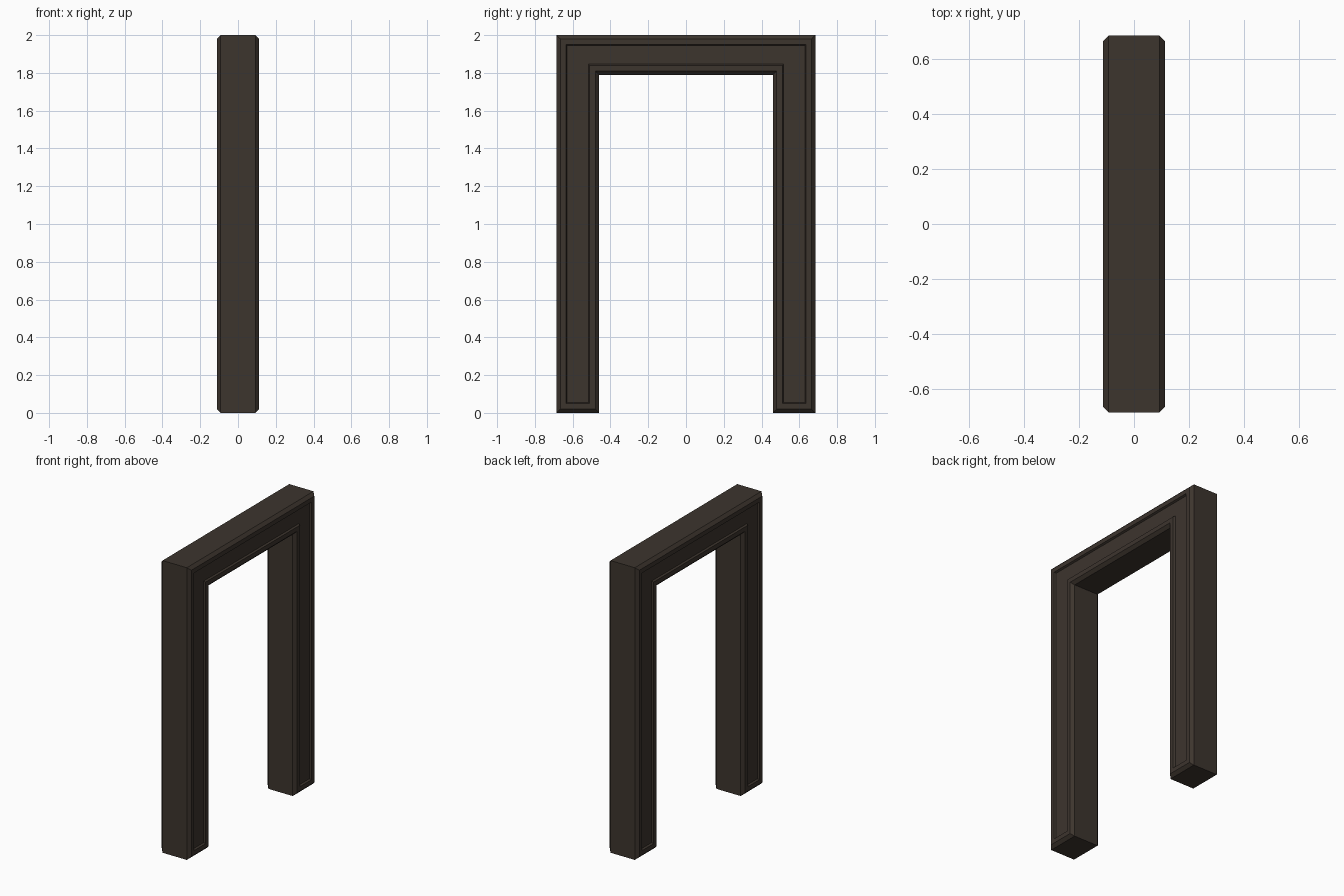
import bpy, bmesh

if "Cube" in bpy.data.objects:
    bpy.data.objects.remove(bpy.data.objects["Cube"])

wood = bpy.data.materials.new("dark brown wood")
wood.diffuse_color = (0.046, 0.035, 0.027, 1)
wood.use_nodes = True
wood.node_tree.nodes["Principled BSDF"].inputs["Base Color"].default_value = wood.diffuse_color

OY, IY, TOP, LINTEL = 0.685, 0.46, 2.0, 1.79


def outline(d):
    """U-shaped frame outline, moved inwards by d."""
    o, i = OY - d, IY + d
    return [(-o, d), (-o, TOP - d), (o, TOP - d), (o, d),
            (i, d), (i, LINTEL + d), (-i, LINTEL + d), (-i, d)]


# steps from back to front: (inset, x): chamfer, flat border, recessed panel
half = [(0.02 * 0, 0.092), (0.02, 0.112), (0.05, 0.112), (0.056, 0.1)]
steps = [(d, -x) for d, x in reversed(half)] + half

bm = bmesh.new()
rings = [[bm.verts.new((x, y, z)) for y, z in outline(d)] for d, x in steps]
for a, b in zip(rings, rings[1:]):
    for k in range(8):
        n = (k + 1) % 8
        bm.faces.new((a[k], a[n], b[n], b[k]))

# panels on both sides: left leg, lintel, right leg
for r in (rings[0], rings[-1]):
    for ids in ((0, 1, 6, 7), (1, 2, 5, 6), (2, 3, 4, 5)):
        bm.faces.new([r[j] for j in ids])
bmesh.ops.recalc_face_normals(bm, faces=bm.faces)

mesh = bpy.data.meshes.new("door_frame")
bm.to_mesh(mesh)
bm.free()
mesh.materials.append(wood)
bpy.context.collection.objects.link(bpy.data.objects.new("door_frame", mesh))
